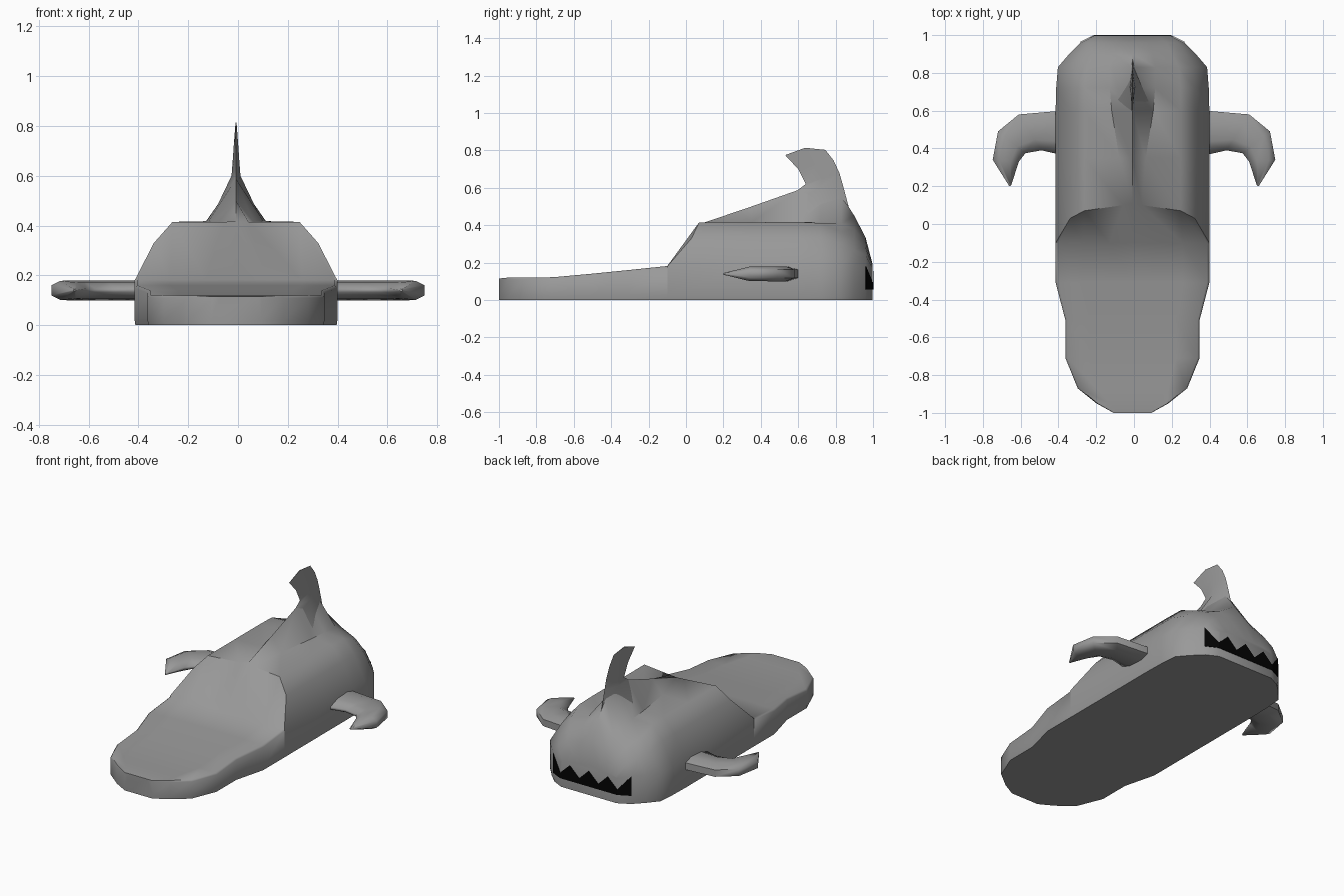
import bpy, bmesh

if "Cube" in bpy.data.objects:
    bpy.data.objects.remove(bpy.data.objects["Cube"])

def material(name, rgb):
    m = bpy.data.materials.new(name)
    m.diffuse_color = (*rgb, 1)
    m.use_nodes = True
    m.node_tree.nodes["Principled BSDF"].inputs["Base Color"].default_value = m.diffuse_color
    return m

grey = material("grey fabric", (0.32, 0.32, 0.32))
black = material("black mouth", (0.001, 0.001, 0.001))

def finish(bm, name, mat, angle=None):
    bmesh.ops.remove_doubles(bm, verts=bm.verts, dist=0.0005)
    bmesh.ops.recalc_face_normals(bm, faces=bm.faces)
    me = bpy.data.meshes.new(name)
    bm.to_mesh(me)
    bm.free()
    me.materials.append(mat)
    ob = bpy.data.objects.new(name, me)
    bpy.context.collection.objects.link(ob)
    if angle:
        bpy.ops.object.select_all(action='DESELECT')
        ob.select_set(True)
        bpy.context.view_layer.objects.active = ob
        bpy.ops.object.shade_smooth_by_angle(angle=angle)
    return ob

def loft(name, rings, mat, angle=0.9):
    """Skin closed rings of equal length and cap both ends."""
    bm = bmesh.new()
    vs = [[bm.verts.new(p) for p in r] for r in rings]
    n = len(vs[0])
    for a, b in zip(vs, vs[1:]):
        for i in range(n):
            j = (i + 1) % n
            bm.faces.new((a[i], a[j], b[j], b[i]))
    bm.faces.new(vs[0])
    bm.faces.new(vs[-1])
    return finish(bm, name, mat, angle)

# Slipper body: half sections mirrored across x, lofted along y
CX = -0.008
def ring(half):
    right = [(CX + x, y, z) for x, y, z in half]
    left = [(CX - x, y, z) for x, y, z in half[-2::-1]]
    return right + left

def sole(y, w, z):
    return ring([(w - .003, y, 0), (w, y, .02), (w, y, z - .01), (w * .97, y, z),
                 (w * .65, y, z), (w * .3, y, z), (0, y, z)])

def upper(y, w, side, p3, p4, p5, ridge):
    return ring([(w - .003, y, 0), (w, y, .02), (w, y, side),
                 (p3[0], y, p3[1]), (p4[0], y, p4[1]), (p5[0], y, p5[1]), (0, y, ridge)])

rings = [sole(y, w, z) for y, w, z in [
    (-1, .10, .115), (-.95, .19, .12), (-.87, .29, .12), (-.71, .355, .122),
    (-.51, .355, .14), (-.31, .407, .16), (-.1, .407, .182)]]
# sloping closed opening of the upper
rings.append(ring([(.404, -.1, 0), (.407, -.1, .02), (.407, -.1, .18), (.33, .03, .33),
                   (.255, .07, .415), (.05, .1, .415), (0, .11, .417)]))
for s in [
    (.35, .407, .18, (.33, .33), (.255, .415), (.07, .415), .50),
    (.60, .407, .18, (.33, .33), (.255, .415), (.11, .418), .588),
    (.72, .404, .18, (.33, .33), (.255, .412), (.12, .418), .59),
    (.83, .395, .18, (.32, .30), (.245, .365), (.12, .41), .56),
    (.90, .335, .18, (.28, .27), (.21, .335), (.11, .38), .45),
    (.96, .275, .18, (.24, .24), (.18, .28), (.09, .31), .335),
    (.998, .20, .16, (.19, .17), (.14, .18), (.07, .185), .19)]:
    rings.append(upper(*s))
loft("slipper_body", rings, grey)

# Dorsal fin: diamond sections (trailing y,z, leading y,z, half thickness, lift)
fin = []
for ty, tz, ly, lz, t, lift in [
        (.42, .46, .88, .46, .085, 0), (.60, .59, .84, .61, .018, 0),
        (.64, .62, .82, .68, .014, 0), (.60, .70, .79, .745, .009, 0),
        (.53, .775, .745, .803, .002, .025)]:
    my, mz = (ty + ly) / 2, (tz + lz) / 2 + lift
    fin.append([(CX, ty, tz), (CX + t, my, mz), (CX, ly, lz), (CX - t, my, mz)])
loft("dorsal_fin", fin, grey)

# Side fins: blunt leading edge, thin trailing edge
for name, s in (("right_side_fin", 1), ("left_side_fin", -1)):
    secs = []
    for lx, ly, tx, ty, k in [
            (.38, .60, .38, .365, 1), (.61, .58, .49, .39, 1), (.72, .49, .575, .375, 1),
            (.748, .34, .61, .33, .95), (.66, .20, .65, .205, .12)]:
        def at(f, z):
            return (s * (lx + (tx - lx) * f), ly + (ty - ly) * f, .14 + z * k)
        secs.append([at(0, -.022), at(0, .022), at(.25, .04), at(.7, .034), at(1, .008),
                     at(1, -.008), at(.7, -.034), at(.25, -.04)])
    loft(name, secs, grey, 1.2)

# Mouth: thin saw-toothed plate wrapped round the toe
xs = [.275, .2, .133, .067, 0, -.067, -.133, -.2, -.275]
bm = bmesh.new()
cols = []
for i, x in enumerate(xs):
    corner = abs(x) > .25
    y = .962 if corner else 1.0
    top = .09 if i % 2 else (.18 if corner else .155)
    cols.append([bm.verts.new((CX + x * 1.012, y, z)) for z in (.055, top)])
for a, b in zip(cols, cols[1:]):
    bm.faces.new((a[0], a[1], b[1], b[0]))
mouth = finish(bm, "mouth", black)
mod = mouth.modifiers.new("thickness", 'SOLIDIFY')
mod.thickness = 0.003
mod.offset = 0
